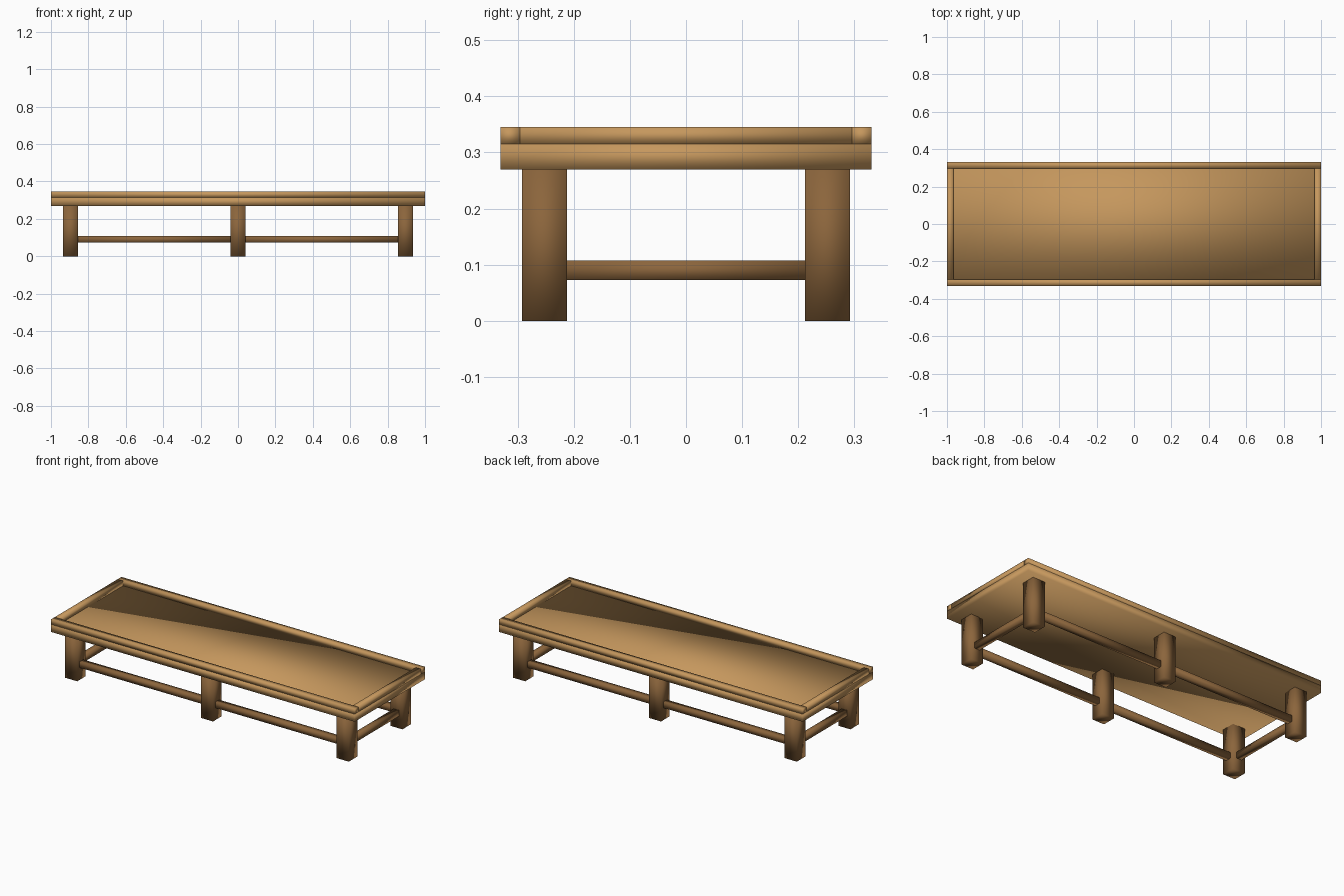
import bpy

cube = bpy.data.objects.get("Cube")
if cube:
    bpy.data.objects.remove(cube, do_unlink=True)


def material(name, color):
    m = bpy.data.materials.new(name)
    m.use_nodes = True
    m.diffuse_color = (*color, 1)
    m.node_tree.nodes["Principled BSDF"].inputs["Base Color"].default_value = (*color, 1)
    return m


light_wood = material("light wood", (0.56, 0.31, 0.11))
dark_wood = material("dark wood", (0.26, 0.13, 0.045))


def box(name, center, size, mat):
    """Box with fully smooth shading, for a softly worn look."""
    bpy.ops.mesh.primitive_cube_add(size=1, location=center)
    ob = bpy.context.object
    ob.name = name
    ob.scale = size
    bpy.ops.object.transform_apply(location=False, rotation=False, scale=True)
    bpy.ops.object.shade_smooth()
    ob.data.materials.append(mat)
    return ob


LENGTH, DEPTH, HEIGHT = 2.0, 0.662, 0.345
TOP_LOW, TOP_HIGH = 0.27, 0.315
RIM = 0.035
LEG, LEG_X, LEG_Y = 0.08, 0.895, 0.252
BAR, BAR_Z = 0.035, 0.09

# Table top
box("table_top", (0, 0, (TOP_LOW + TOP_HIGH) / 2),
    (LENGTH, DEPTH, TOP_HIGH - TOP_LOW), light_wood)

# Raised rim
rim_z, rim_h = (TOP_HIGH + HEIGHT) / 2, HEIGHT - TOP_HIGH
for side, s in (("front", -1), ("back", 1)):
    box(side + "_rim", (0, s * (DEPTH - RIM) / 2, rim_z),
        (LENGTH, RIM, rim_h), light_wood)
for side, s in (("right", -1), ("left", 1)):
    box(side + "_rim", (s * (LENGTH - RIM) / 2, 0, rim_z),
        (RIM, DEPTH - 2 * RIM, rim_h), light_wood)

# Legs and long stretchers
for row, sy in (("front", -1), ("back", 1)):
    for place, sx in (("right", -1), ("middle", 0), ("left", 1)):
        box(f"{row}_{place}_leg", (sx * LEG_X, sy * LEG_Y, TOP_LOW / 2),
            (LEG, LEG, TOP_LOW), dark_wood)
    for place, sx in (("right", -1), ("left", 1)):
        box(f"{row}_{place}_stretcher", (sx * LEG_X / 2, sy * LEG_Y, BAR_Z),
            (LEG_X - LEG, BAR, BAR), dark_wood)

# End stretchers
for place, sx in (("right", -1), ("left", 1)):
    box(place + "_end_stretcher", (sx * LEG_X, 0, BAR_Z),
        (BAR, 2 * LEG_Y - LEG, BAR), dark_wood)
